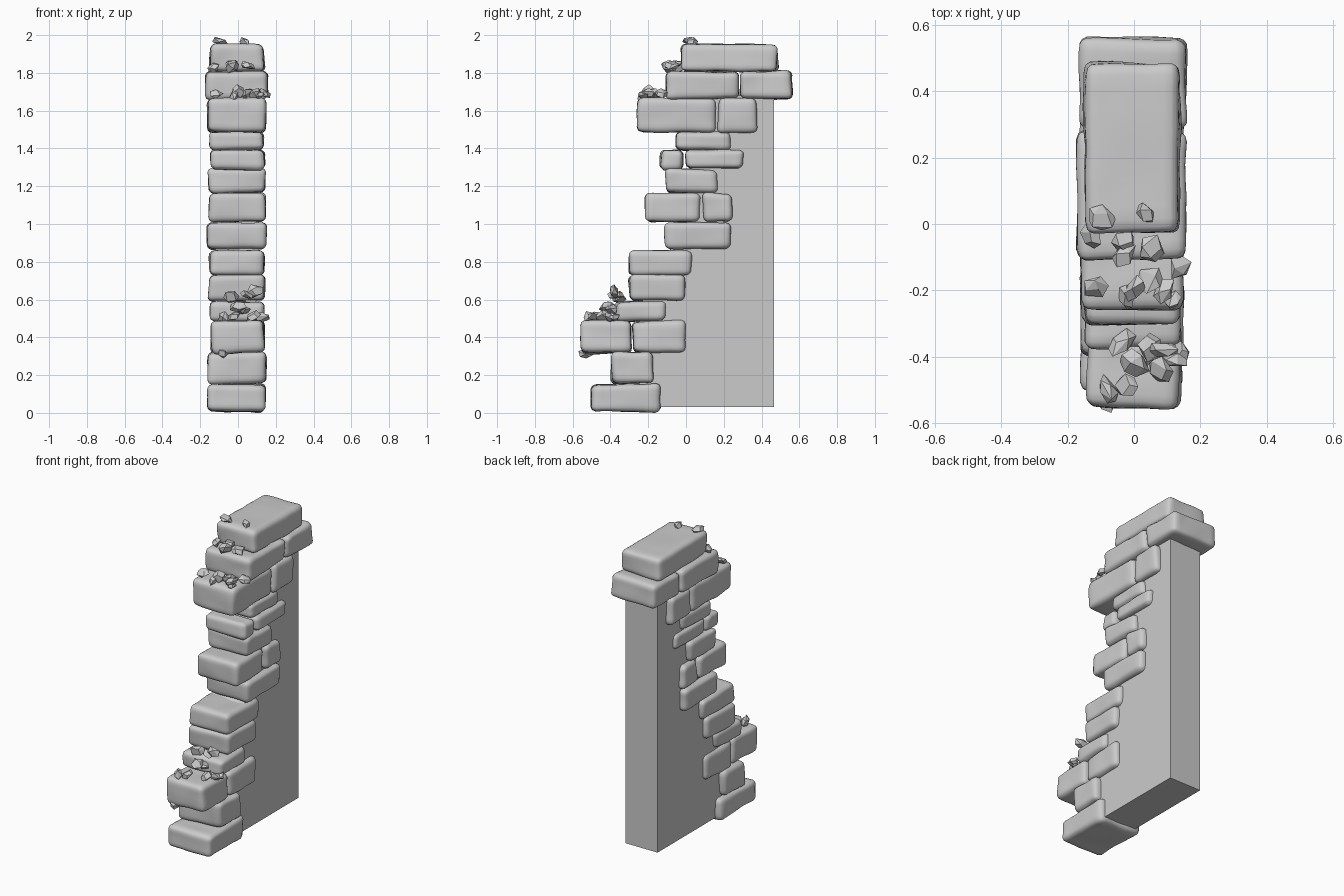
import bpy, bmesh, math, random
from mathutils import Vector, Euler, noise

if "Cube" in bpy.data.objects:
    bpy.data.objects.remove(bpy.data.objects["Cube"])

random.seed(11)


def finish(bm, name, smooth):
    bmesh.ops.recalc_face_normals(bm, faces=bm.faces)
    for f in bm.faces:
        f.smooth = smooth
    me = bpy.data.meshes.new(name)
    bm.to_mesh(me)
    bm.free()
    ob = bpy.data.objects.new(name, me)
    bpy.context.collection.objects.link(ob)
    return ob


def stone(name, x0, x1, y0, y1, z0, z1):
    """Worn block: rounded box with slightly skewed corners and gentle bumps."""
    lo, hi = Vector((x0, y0, z0)), Vector((x1, y1, z1))
    c, h = (lo + hi) / 2, (hi - lo) / 2
    r = 0.028
    skew = {(i, j, k): Vector((random.uniform(0, .016), random.uniform(0, .016), random.uniform(0, .013)))
            for i in (-1, 1) for j in (-1, 1) for k in (-1, 1)}
    bm = bmesh.new()
    bmesh.ops.create_cube(bm, size=2)
    bmesh.ops.subdivide_edges(bm, edges=bm.edges, cuts=11, use_grid_fill=True)
    for v in bm.verts:
        # crowd the grid towards the edges, then round them
        u = Vector([math.sin(a * math.pi / 2) for a in v.co])
        p = Vector([u[i] * h[i] for i in range(3)])
        inner = Vector([max(-h[i] + r, min(h[i] - r, p[i])) for i in range(3)])
        n = (p - inner).normalized()
        p = inner + n * r
        for key, s in skew.items():
            w = math.prod((1 + key[i] * u[i]) / 2 for i in range(3))
            p -= Vector([key[i] * s[i] for i in range(3)]) * w
        p += c
        v.co = p + n * (0.007 * noise.noise(p * 9) + 0.003)
    return finish(bm, name, True)


def chip(name, loc, size):
    """Angular broken fragment: hull of a few random points."""
    bm = bmesh.new()
    rot = Euler([random.uniform(0, 6.28) for _ in range(3)])
    for i in range(11):
        a, z = i * 2.4, 1 - 2 * (i + .5) / 11
        d = Vector((math.cos(a) * math.sqrt(1 - z * z), math.sin(a) * math.sqrt(1 - z * z), z))
        d *= size * random.uniform(.75, 1.1)
        d.z *= 0.6
        d.rotate(rot)
        d.z *= 0.75
        bm.verts.new(d + Vector(loc))
    res = bmesh.ops.convex_hull(bm, input=bm.verts)
    junk = [g for g in res["geom_interior"] if isinstance(g, bmesh.types.BMVert)]
    bmesh.ops.delete(bm, geom=junk, context='VERTS')
    bmesh.ops.dissolve_limit(bm, angle_limit=math.radians(22), verts=bm.verts, edges=bm.edges)
    return finish(bm, name, False)


# plain wall core, a stepped profile extruded across x
profile = [(.465, .03), (.465, 1.68), (.03, 1.68), (.03, .93), (-.2, .80), (-.25, .45), (-.25, .03)]
bm = bmesh.new()
face = bm.faces.new([bm.verts.new((-.12, y, z)) for y, z in profile])
ext = bmesh.ops.extrude_face_region(bm, geom=[face])
bmesh.ops.translate(bm, vec=(.23, 0, 0), verts=[g for g in ext["geom"] if isinstance(g, bmesh.types.BMVert)])
finish(bm, "wall_core", False)

# courses: x range, z range, then y joints
courses = [
    (-.165, .145, .003, .155, (-.51, -.13)),
    (-.165, .157, .150, .325, (-.40, -.17)),
    (-.147, .142, .313, .490, (-.56, -.285, 0)),
    (-.155, .142, .482, .595, (-.38, -.10)),
    (-.160, .145, .590, .735, (-.31, -.003)),
    (-.157, .145, .728, .868, (-.31, .04)),
    (-.175, .157, .862, 1.013, (-.115, .247)),
    (-.160, .150, 1.010, 1.168, (-.217, .08, .247)),
    (-.165, .148, 1.160, 1.295, (-.107, .175)),
    (-.150, .147, 1.285, 1.397, (-.142, -.01, .31)),
    (-.155, .142, 1.388, 1.492, (-.065, .237)),
    (-.167, .153, 1.482, 1.668, (-.262, .163, .38)),
    (-.177, .162, 1.658, 1.812, (-.11, .285, .565)),
    (-.153, .143, 1.802, 1.953, (-.03, .49)),
]
for n, (x0, x1, z0, z1, ys) in enumerate(courses, 1):
    for k, (a, b) in enumerate(zip(ys, ys[1:])):
        stone(f"stone_course_{n}_{'ab'[k]}", x0, x1, a, b, z0, z1)

# rubble lying on the ledges: x, y, z, radius
rubble = [
    (-.10, .02, 1.967, .05), (.035, .035, 1.96, .04),
    (-.13, -.04, 1.83, .045), (-.03, -.09, 1.835, .052), (-.03, -.05, 1.85, .045), (.05, -.08, 1.84, .05),
    (-.12, -.19, 1.69, .045), (0, -.20, 1.70, .05), (-.02, -.22, 1.68, .045), (.05, -.17, 1.69, .05),
    (.09, -.20, 1.69, .048), (.115, -.23, 1.68, .035), (.14, -.13, 1.69, .045),
    (-.04, -.36, .615, .055), (.05, -.37, .625, .05), (.09, -.38, .645, .05), (0, -.42, .565, .055),
    (-.08, -.50, .505, .05), (-.02, -.49, .515, .045), (.08, -.44, .51, .05), (.12, -.41, .505, .045),
    (.145, -.38, .505, .035), (.02, -.39, .55, .055), (-.08, -.53, .315, .045),
]
for n, (x, y, z, s) in enumerate(rubble, 1):
    chip(f"rubble_{n}", (x, y, z), s)
